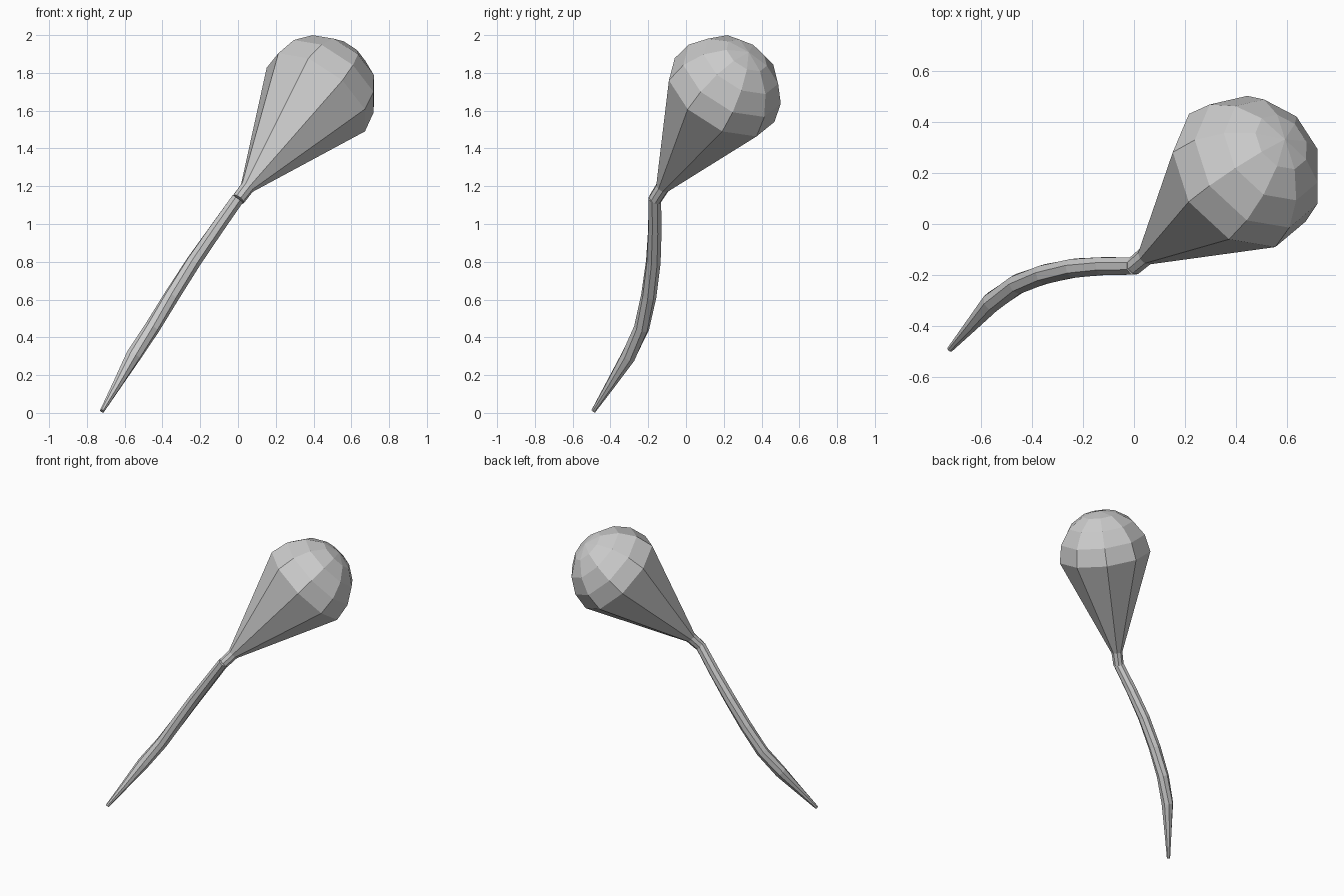
import bpy, bmesh
from math import sin, cos, pi, radians
from mathutils import Vector

if "Cube" in bpy.data.objects:
    bpy.data.objects.remove(bpy.data.objects["Cube"])


def loft(name, points, radii, sides, phase=0.0):
    """Flat-faced tube through points; a zero radius closes to a pole."""
    pts = [Vector(p) for p in points]
    bm = bmesh.new()
    rings = []
    for i, (p, r) in enumerate(zip(pts, radii)):
        t = (pts[min(i + 1, len(pts) - 1)] - pts[max(i - 1, 0)]).normalized()
        u = t.cross(Vector((0, 0, 1))).normalized()
        v = u.cross(t)
        if r == 0:
            rings.append([bm.verts.new(p)] * sides)
            continue
        angles = [phase + 2 * pi * k / sides for k in range(sides)]
        rings.append([bm.verts.new(p + r * (cos(a) * u + sin(a) * v)) for a in angles])
    for a, b in zip(rings, rings[1:]):
        for k in range(sides):
            j = (k + 1) % sides
            quad = [a[k], a[j], b[j], b[k]]
            bm.faces.new(list(dict.fromkeys(quad)))
    for end, r in ((rings[0], radii[0]), (rings[-1], radii[-1])):
        if r > 0:
            bm.faces.new(end)
    bmesh.ops.recalc_face_normals(bm, faces=bm.faces)
    mesh = bpy.data.meshes.new(name)
    bm.to_mesh(mesh)
    bm.free()
    obj = bpy.data.objects.new(name, mesh)
    bpy.context.collection.objects.link(obj)
    return obj


# Bulb: short neck, straight cone, then a half-sphere cap
neck = Vector((0.0, -0.165, 1.13))
centre = Vector((0.42, 0.188, 1.684))
axis = (centre - neck).normalized()
R = 0.318
path = [neck, centre - 0.69 * axis, centre]
radii = [0.036, 0.038, R]
for step in range(1, 5):
    a = step * pi / 8
    path.append(centre + R * sin(a) * axis)
    radii.append(R * cos(a) if step < 4 else 0)
loft("bulb", path, radii, 9, radians(20))

# Tail: curved stem that tapers to a point at the ground
tail = [(-0.72, -0.49, 0.01), (-0.64, -0.40, 0.15), (-0.555, -0.305, 0.30),
        (-0.455, -0.235, 0.45), (-0.35, -0.197, 0.62), (-0.235, -0.173, 0.80),
        (-0.12, -0.165, 0.965), (0.0, -0.165, 1.135)]
loft("tail", tail, [0.012, 0.026, 0.041, 0.041, 0.041, 0.040, 0.038, 0.036], 8, pi / 8)
